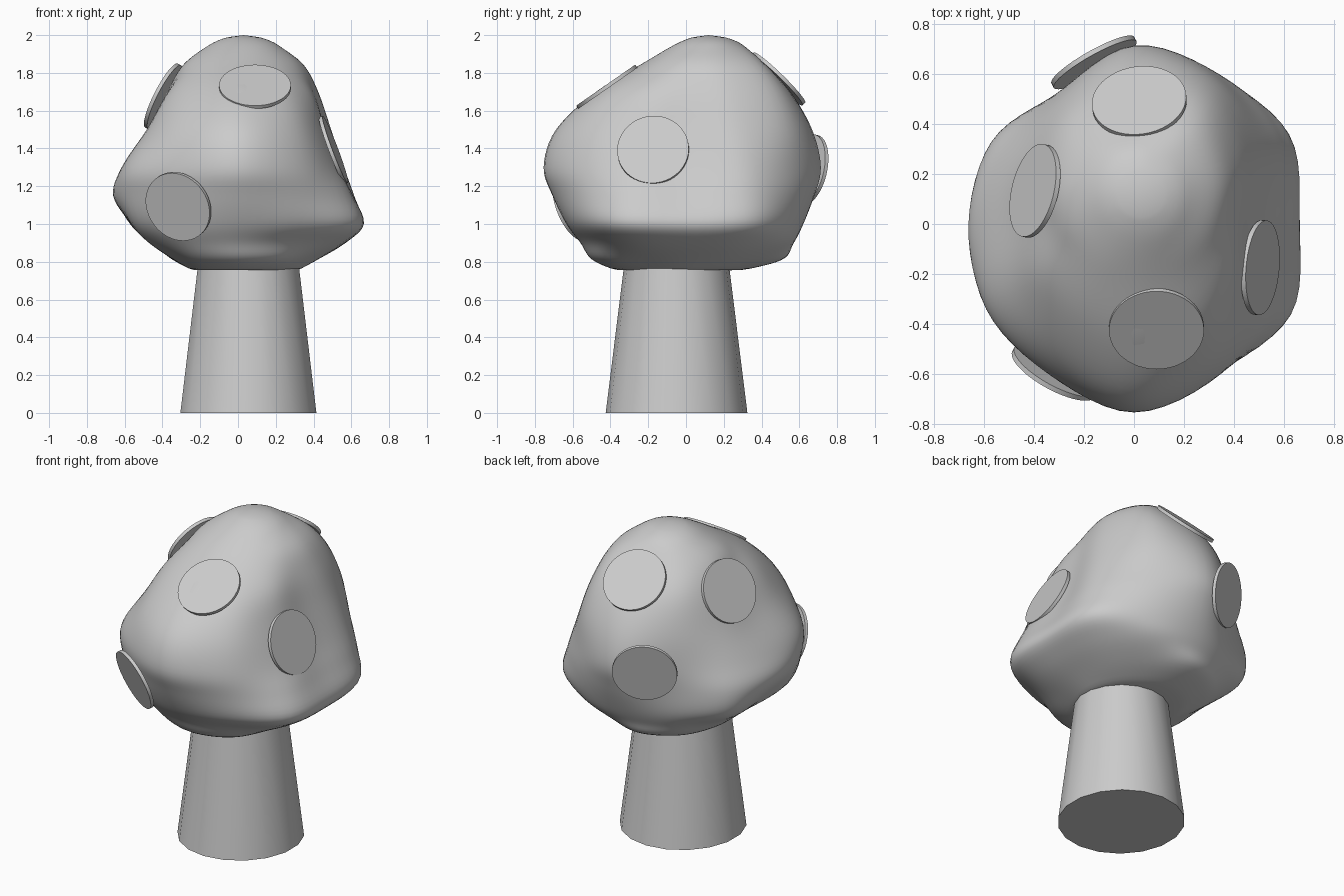
import bpy, bmesh, math
from mathutils import Vector

if "Cube" in bpy.data.objects:
    bpy.data.objects.remove(bpy.data.objects["Cube"])

# Cap cross-sections: height -> radii every 30 degrees, starting at +x
RINGS = {
    0.75: [.31, .29, .28, .28, .27, .25, .23, .26, .32, .36, .35, .32],
    0.81: [.42, .44, .45, .515, .47, .39, .34, .38, .46, .50, .49, .43],
    0.90: [.57, .61, .60, .57, .54, .51, .46, .53, .55, .56, .56, .60],
    1.00: [.665, .72, .66, .62, .59, .64, .56, .63, .62, .635, .66, .73],
    1.15: [.60, .69, .69, .68, .605, .66, .665, .675, .67, .71, .69, .68],
    1.30: [.53, .64, .685, .72, .605, .60, .61, .675, .69, .76, .69, .60],
    1.50: [.465, .565, .66, .67, .575, .51, .475, .54, .615, .695, .62, .515],
    1.70: [.405, .485, .58, .55, .50, .42, .37, .41, .44, .48, .47, .43],
    1.85: [.32, .39, .46, .40, .37, .32, .275, .24, .23, .23, .24, .27],
}
STEPS = 6


def finish(bm, name):
    bmesh.ops.recalc_face_normals(bm, faces=bm.faces)
    me = bpy.data.meshes.new(name)
    bm.to_mesh(me)
    bm.free()
    ob = bpy.data.objects.new(name, me)
    bpy.context.collection.objects.link(ob)
    bpy.ops.object.select_all(action='DESELECT')
    ob.select_set(True)
    bpy.context.view_layer.objects.active = ob
    bpy.ops.object.shade_smooth_by_angle(angle=math.radians(40))
    return ob


def spline(pts, closed):
    """Catmull-Rom through the points."""
    n, out = len(pts), []
    pick = (lambda i: pts[i % n]) if closed else (lambda i: pts[max(0, min(n - 1, i))])
    for i in range(n if closed else n - 1):
        a, b, c, d = (pick(i + k) for k in (-1, 0, 1, 2))
        for s in range(STEPS):
            t = s / STEPS
            out.append(0.5 * (2 * b + (c - a) * t + (2 * a - 5 * b + 4 * c - d) * t * t
                              + (3 * b - a - 3 * c + d) * t ** 3))
    if not closed:
        out.append(pts[-1])
    return out


# Cap: lumpy loft through the sections, rounded dome on top
rings = []
for z, radii in RINGS.items():
    rings.append([Vector((r * math.cos(k * math.pi / 6), r * math.sin(k * math.pi / 6), z))
                  for k, r in enumerate(radii)])
for z, r in ((1.95, .18), (1.99, .085)):
    rings.append([Vector((.03 + r * math.cos(k * math.pi / 6), .12 + r * math.sin(k * math.pi / 6), z))
                  for k in range(12)])
rings = [spline(r, True) for r in rings]
columns = [spline(list(col), False) for col in zip(*rings)]
bm = bmesh.new()
grid = [[bm.verts.new(p) for p in col] for col in columns]
low, high = bm.verts.new((.04, -.03, .755)), bm.verts.new((.03, .12, 2.0))
for i, a in enumerate(grid):
    b = grid[(i + 1) % len(grid)]
    for j in range(len(a) - 1):
        bm.faces.new((a[j], b[j], b[j + 1], a[j + 1]))
    bm.faces.new((low, b[0], a[0]))
    bm.faces.new((a[-1], b[-1], high))
# Relax the loft so the section lines do not show
inner = [v for v in bm.verts if v not in (low, high)]
for _ in range(3):
    bmesh.ops.smooth_vert(bm, verts=inner, factor=.5, use_axis_x=True, use_axis_y=True, use_axis_z=True)
finish(bm, "cap")

# Stem: tapered, slightly oval column
bm = bmesh.new()
bmesh.ops.create_cone(bm, cap_ends=True, segments=18, radius1=.375, radius2=.257, depth=.95)
bmesh.ops.scale(bm, vec=(.975, 1, 1), verts=bm.verts)
stem = finish(bm, "stem")
stem.location = (.055, -.05, .475)

# Spots: thin discs (centre of outer face, outward direction)
SPOTS = [
    ((.09, -.425, 1.735), (0, -.57, .82)),
    ((-.32, -.60, 1.09), (-.45, -.82, -.33)),
    ((.515, -.175, 1.395), (.93, -.08, .35)),
    ((.02, .495, 1.775), (-.11, .69, .71)),
    ((-.405, .135, 1.68), (-.88, .21, .45)),
    ((-.165, .655, 1.285), (-.48, .85, -.2)),
]
for i, (pos, direction) in enumerate(SPOTS):
    n = Vector(direction).normalized()
    bm = bmesh.new()
    bmesh.ops.create_cone(bm, cap_ends=True, segments=48, radius1=.19, radius2=.19, depth=.02)
    spot = finish(bm, f"spot_{i + 1}")
    spot.location = Vector(pos) - n * .01
    spot.rotation_euler = n.to_track_quat('Z', 'Y').to_euler()
